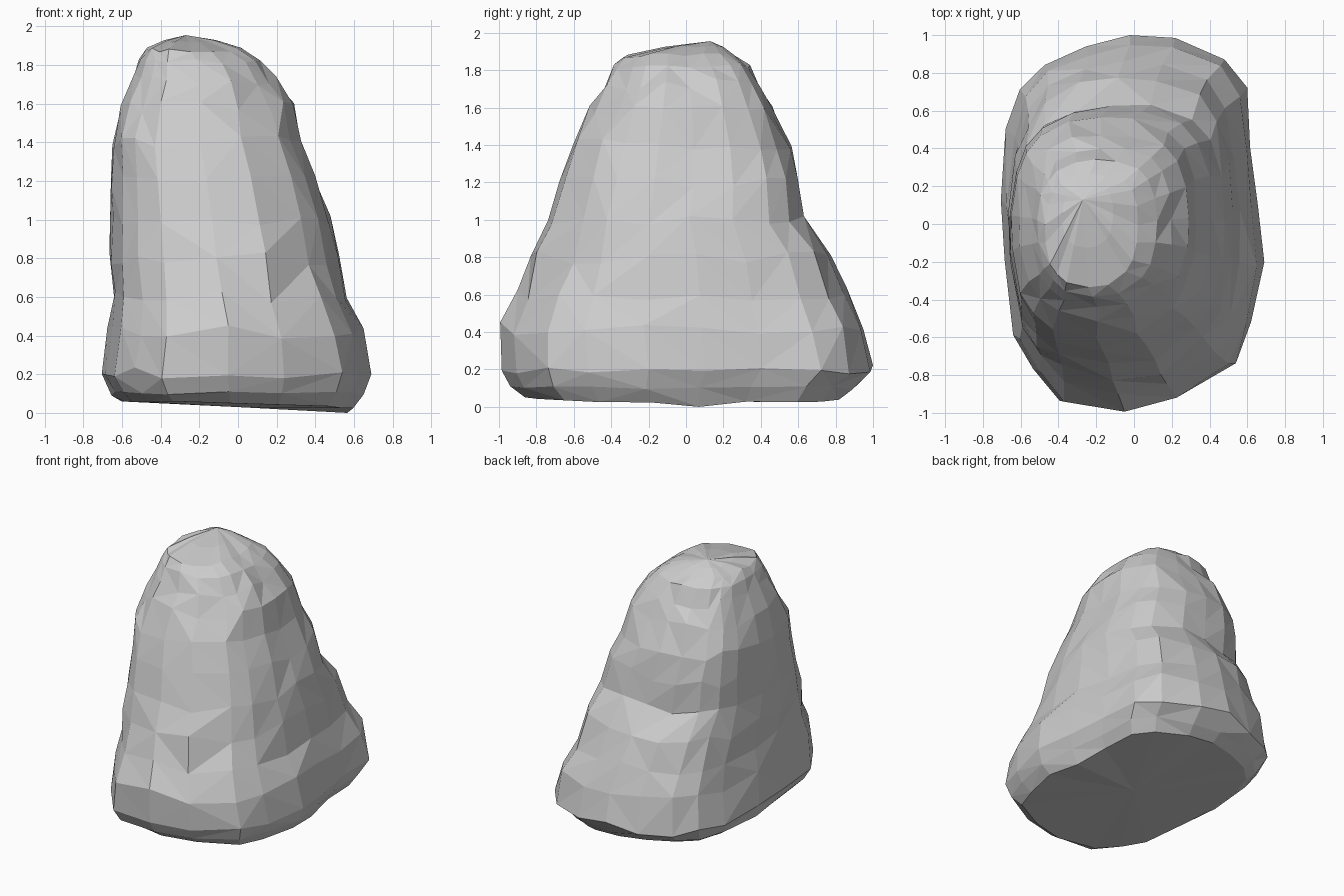
import bpy, bmesh, random
from mathutils import Vector

if "Cube" in bpy.data.objects:
    bpy.data.objects.remove(bpy.data.objects["Cube"])

random.seed(4)

# Plan outline of the widest part of the rock (x, y), counter-clockwise
BASE = [(0.69, -0.21), (0.655, 0.1), (0.615, 0.4), (0.6, 0.72), (0.48, 0.87),
        (0.22, 0.985), (-0.02, 1.0), (-0.25, 0.94), (-0.47, 0.84), (-0.6, 0.71),
        (-0.675, 0.5), (-0.7, 0.12), (-0.68, -0.2), (-0.635, -0.6), (-0.53, -0.78),
        (-0.39, -0.95), (-0.05, -1.0), (0.24, -0.92), (0.54, -0.75), (0.62, -0.53)]

# Levels: z, xmin, xmax, ymin, ymax, blend from base plan to rounded upper plan
LEVELS = [(0.045, -0.60, 0.60, -0.86, 0.83, 0.0),
          (0.10, -0.65, 0.655, -0.94, 0.90, 0.0),
          (0.20, -0.70, 0.695, -0.985, 1.00, 0.0),
          (0.42, -0.665, 0.66, -1.00, 0.96, 0.15),
          (0.60, -0.65, 0.57, -0.91, 0.87, 0.6),
          (0.80, -0.66, 0.52, -0.83, 0.77, 1.0),
          (1.00, -0.66, 0.475, -0.745, 0.63, 1.0),
          (1.20, -0.66, 0.41, -0.675, 0.61, 1.0),
          (1.40, -0.655, 0.33, -0.605, 0.56, 1.0),
          (1.58, -0.61, 0.29, -0.51, 0.47, 1.0),
          (1.72, -0.54, 0.20, -0.44, 0.40, 1.0),
          (1.82, -0.51, 0.12, -0.385, 0.34, 1.0),
          (1.88, -0.47, 0.02, -0.335, 0.26, 1.0)]

# Corner squareness of the upper plan, keyed by (right side, back side)
CORNER = {(True, True): 3.2, (False, True): 2.6, (False, False): 2.5, (True, False): 2.25}


def plan_point(p, blend):
    """Unit-box plan point: base outline blended to a superellipse."""
    u, v = p[0] / 0.695, p[1]
    n = CORNER[(u > 0, v > 0)]
    k = (abs(u) ** n + abs(v) ** n) ** (-1 / n)
    return u + (u * k - u) * blend, v + (v * k - v) * blend


# Rock body: stacked rings with chipped, irregular vertices
bm = bmesh.new()
rings = []
for i, (z, x0, x1, y0, y1, blend) in enumerate(LEVELS):
    ring = []
    for j, p in enumerate(BASE):
        u, v = plan_point(p, blend)
        s = 1 + (random.uniform(-0.018, 0.012) if i > 2 else 0)
        dz = random.uniform(-0.035, 0.035) if 2 <= i < 11 else random.uniform(-0.012, 0.012)
        x = (x0 + x1) / 2 + u * s * (x1 - x0) / 2
        y = (y0 + y1) / 2 + v * s * (y1 - y0) / 2
        if i == 0:  # underside rim tips slightly down to the right
            dz = 0 - 0.045 if j == 1 else dz * 0.5 - 0.03 * x
        ring.append(bm.verts.new((x, y, z + dz)))
    rings.append(ring)

n = len(BASE)
for a, b in zip(rings, rings[1:]):
    for j in range(n):
        k = (j + 1) % n
        if random.random() < 0.5:
            bm.faces.new((a[j], a[k], b[k]))
            bm.faces.new((a[j], b[k], b[j]))
        else:
            bm.faces.new((a[j], a[k], b[j]))
            bm.faces.new((a[k], b[k], b[j]))

# Crown: small inner ring rising towards the back, then a peak
peak = Vector((-0.27, 0.13, 1.955))
inner = [bm.verts.new(v.co.lerp(peak, 0.45) + Vector((0, 0, 0.01)))
         for v in rings[-1]]
top = bm.verts.new(peak)
for j in range(n):
    k = (j + 1) % n
    bm.faces.new((rings[-1][j], rings[-1][k], inner[k], inner[j]))
    bm.faces.new((inner[j], inner[k], top))

# Underside: nearly flat fan
bottom = bm.verts.new((0, 0, 0.03))
for j in range(n):
    bm.faces.new((rings[0][(j + 1) % n], rings[0][j], bottom))

bmesh.ops.triangulate(bm, faces=[f for f in bm.faces if len(f.verts) > 3])
bmesh.ops.recalc_face_normals(bm, faces=bm.faces)
mesh = bpy.data.meshes.new("rock")
bm.to_mesh(mesh)
bm.free()
rock = bpy.data.objects.new("rock", mesh)
bpy.context.collection.objects.link(rock)
